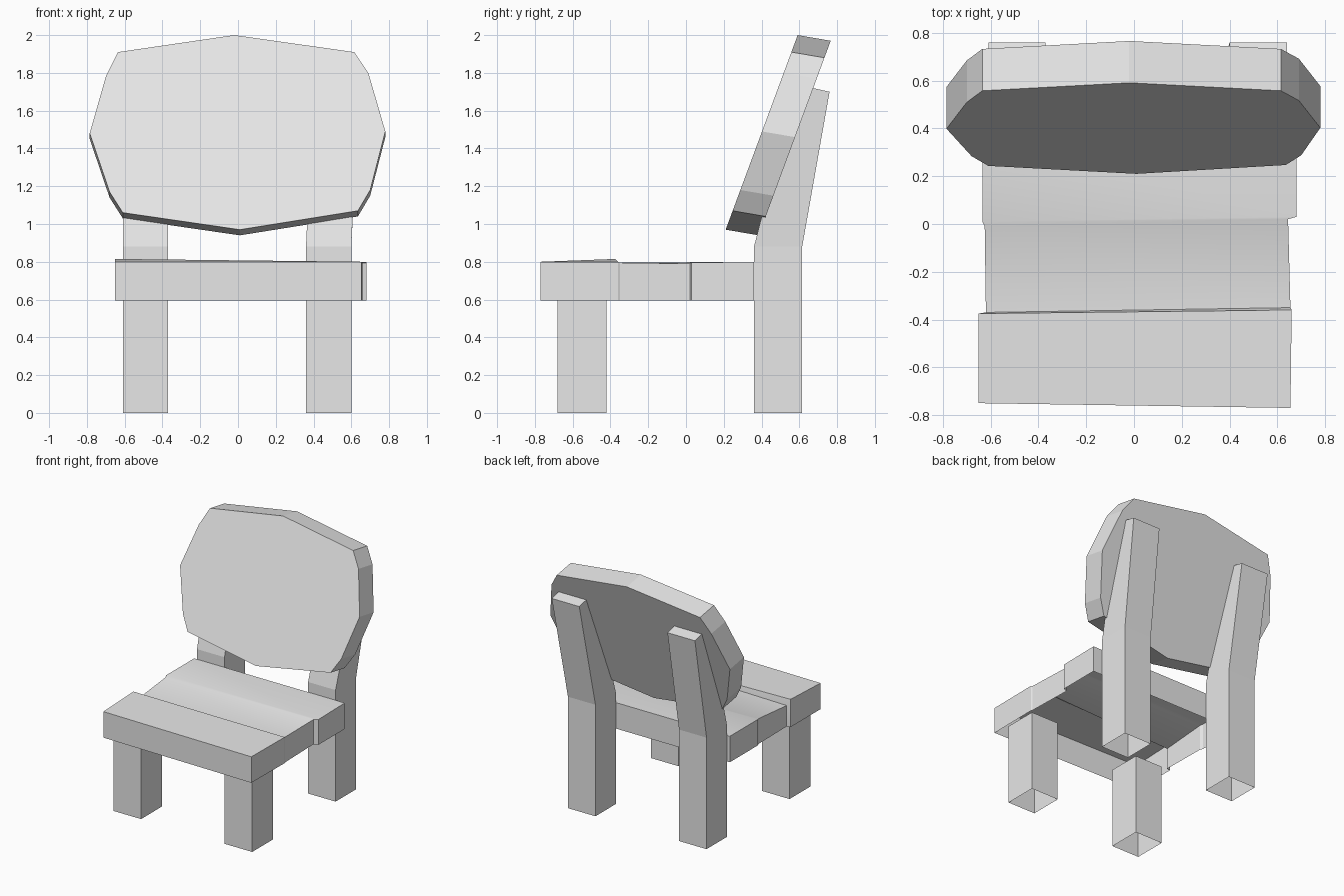
import bpy
import bmesh
import math

cube = bpy.data.objects.get("Cube")
if cube:
    bpy.data.objects.remove(cube, do_unlink=True)

grey = bpy.data.materials.new("pale_grey")
grey.use_nodes = True
colour = (0.8, 0.8, 0.8, 1)
grey.diffuse_color = colour
grey.node_tree.nodes["Principled BSDF"].inputs["Base Color"].default_value = colour


def finish(name, bm):
    """Turn a bmesh into a named, coloured object."""
    bmesh.ops.recalc_face_normals(bm, faces=bm.faces)
    mesh = bpy.data.meshes.new(name)
    bm.to_mesh(mesh)
    bm.free()
    mesh.materials.append(grey)
    obj = bpy.data.objects.new(name, mesh)
    bpy.context.collection.objects.link(obj)
    return obj


def loft(bm, rings):
    """Join closed rings of points with quads and return the vertex rings."""
    rows = [[bm.verts.new(p) for p in ring] for ring in rings]
    for low, high in zip(rows, rows[1:]):
        for i in range(len(low)):
            j = (i + 1) % len(low)
            bm.faces.new((low[i], low[j], high[j], high[i]))
    return rows


def section(x, y0, z0, y1, z1, width=0.24):
    """Rectangular leg section between a front and a back edge."""
    a, b = x - width / 2, x + width / 2
    return [(a, y0, z0), (b, y0, z0), (b, y1, z1), (a, y1, z1)]


# Legs: hollow underneath, the back pair bent and tapered behind the panel
for side, x, lean in (("right", -0.49, 0.0), ("left", 0.48, 0.04)):
    bm = bmesh.new()
    loft(bm, [section(x, -0.68, z, -0.42, z) for z in (0, 0.63)])
    finish("front_leg_" + side, bm)

    bm = bmesh.new()
    rows = loft(bm, [section(x, 0.36, 0, 0.615, 0),
                     section(x, 0.36, 0.88, 0.615, 0.88),
                     section(x + lean, 0.58, 1.74, 0.76, 1.70)])
    bm.faces.new(rows[-1])
    finish("back_leg_" + side, bm)

# Seat: open box with a sunken middle board and uneven edges
left_edge = [(-0.65, -0.75, 0.80), (-0.65, -0.375, 0.815), (-0.62, -0.37, 0.76),
             (-0.625, -0.01, 0.795), (-0.635, 0.01, 0.80), (-0.635, 0.36, 0.80)]
right_edge = [(0.655, -0.77, 0.80), (0.66, -0.36, 0.80), (0.655, -0.35, 0.795),
              (0.645, 0.02, 0.79), (0.68, 0.03, 0.795), (0.68, 0.36, 0.80)]
bm = bmesh.new()
rim = right_edge + left_edge[::-1]
top = loft(bm, [[(x, y, 0.595) for x, y, z in rim], rim])[1]
for i in range(len(left_edge) - 1):
    bm.faces.new((top[i], top[i + 1], top[-2 - i], top[-1 - i]))
seat = finish("seat", bm)
bpy.ops.object.select_all(action="DESELECT")
seat.select_set(True)
bpy.context.view_layer.objects.active = seat
bpy.ops.object.shade_smooth_by_angle(angle=math.radians(25))

# Backrest: a slanted twelve-sided slab
outline = [(-0.02, 2.0), (0.615, 1.91), (0.69, 1.80), (0.78, 1.49),
           (0.70, 1.18), (0.635, 1.07), (0.01, 0.97), (-0.61, 1.06),
           (-0.68, 1.17), (-0.785, 1.48), (-0.70, 1.78), (-0.635, 1.91)]
front = [(x, 0.21 + (z - 0.97) * 0.37, z) for x, z in outline]
back = [(x, y + 0.175, z - 0.03) for x, y, z in front]
bm = bmesh.new()
for ring in loft(bm, [front, back]):
    bm.faces.new(ring)
finish("backrest", bm)
